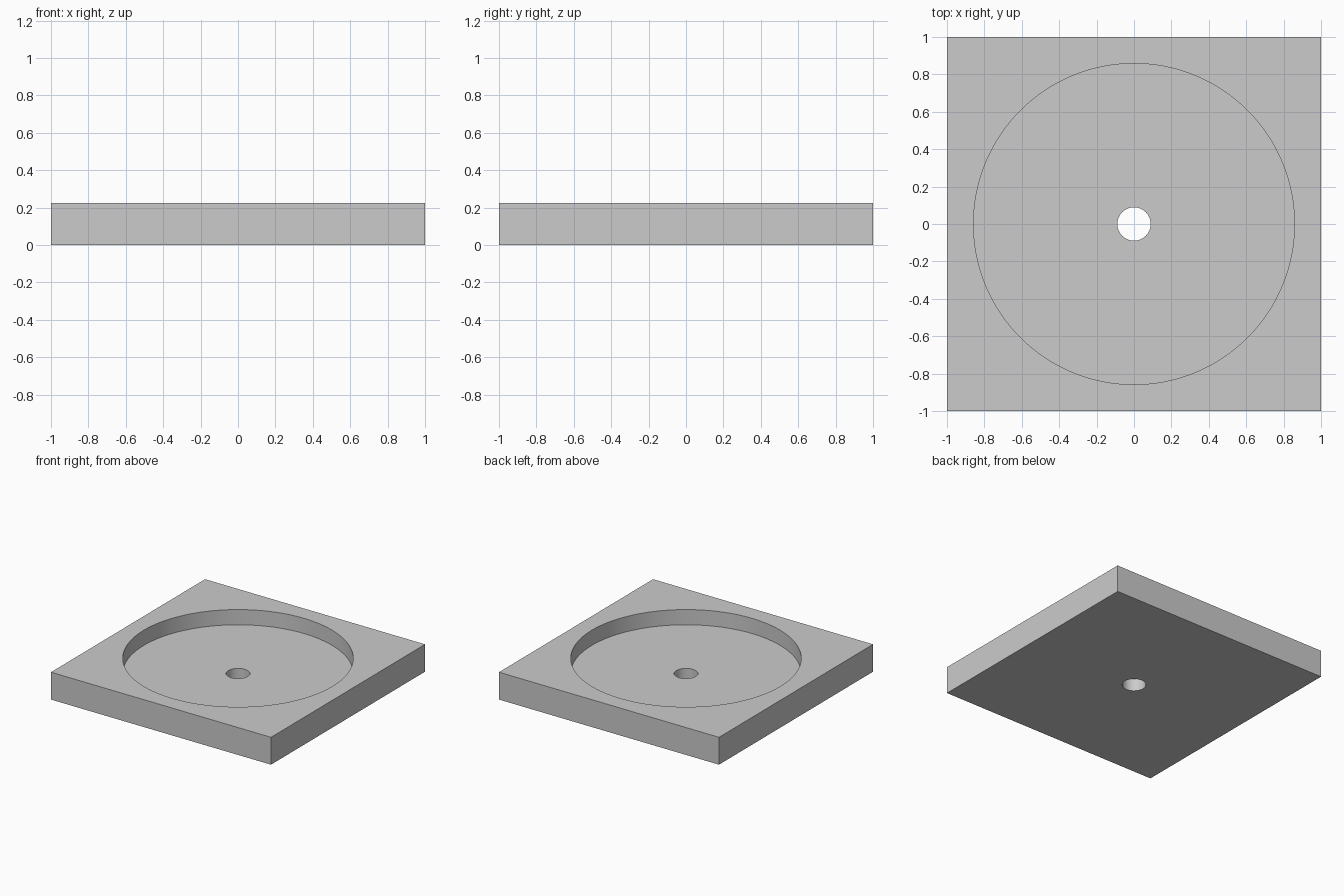
import bpy
import math

cube = bpy.data.objects.get("Cube")
if cube:
    bpy.data.objects.remove(cube, do_unlink=True)

HEIGHT = 0.225
FLOOR = 0.1          # height of the recess floor
RECESS_RADIUS = 0.858
HOLE_RADIUS = 0.089

grey = bpy.data.materials.new("plain grey")
grey.use_nodes = True
colour = (0.6, 0.6, 0.6, 1)
grey.diffuse_color = colour
grey.node_tree.nodes["Principled BSDF"].inputs["Base Color"].default_value = colour

# Square plate
bpy.ops.mesh.primitive_cube_add(size=1, location=(0, 0, HEIGHT / 2))
plate = bpy.context.object
plate.name = "recessed_plate"
plate.scale = (2, 2, HEIGHT)
bpy.ops.object.transform_apply(location=True, rotation=False, scale=True)
plate.data.materials.append(grey)


def cut_round(name, radius, bottom, sides):
    """Cut a vertical round pocket from the given height up through the top."""
    top = HEIGHT + 0.1
    bpy.ops.mesh.primitive_cylinder_add(
        vertices=sides, radius=radius, depth=top - bottom,
        location=(0, 0, (top + bottom) / 2))
    cutter = bpy.context.object
    cutter.name = name
    cutter.hide_render = True
    cutter.data.materials.append(grey)
    cut = plate.modifiers.new(name, 'BOOLEAN')
    cut.operation = 'DIFFERENCE'
    cut.solver = 'EXACT'
    cut.object = cutter
    bpy.ops.object.select_all(action='DESELECT')
    plate.select_set(True)
    bpy.context.view_layer.objects.active = plate
    bpy.ops.object.modifier_apply(modifier=cut.name)
    bpy.data.objects.remove(cutter, do_unlink=True)


# Wide recess and central through hole
cut_round("recess_cutter", RECESS_RADIUS, FLOOR, 128)
cut_round("hole_cutter", HOLE_RADIUS, -0.1, 64)

# Smooth round walls, crisp rims
bpy.ops.object.shade_smooth_by_angle(angle=math.radians(30))
